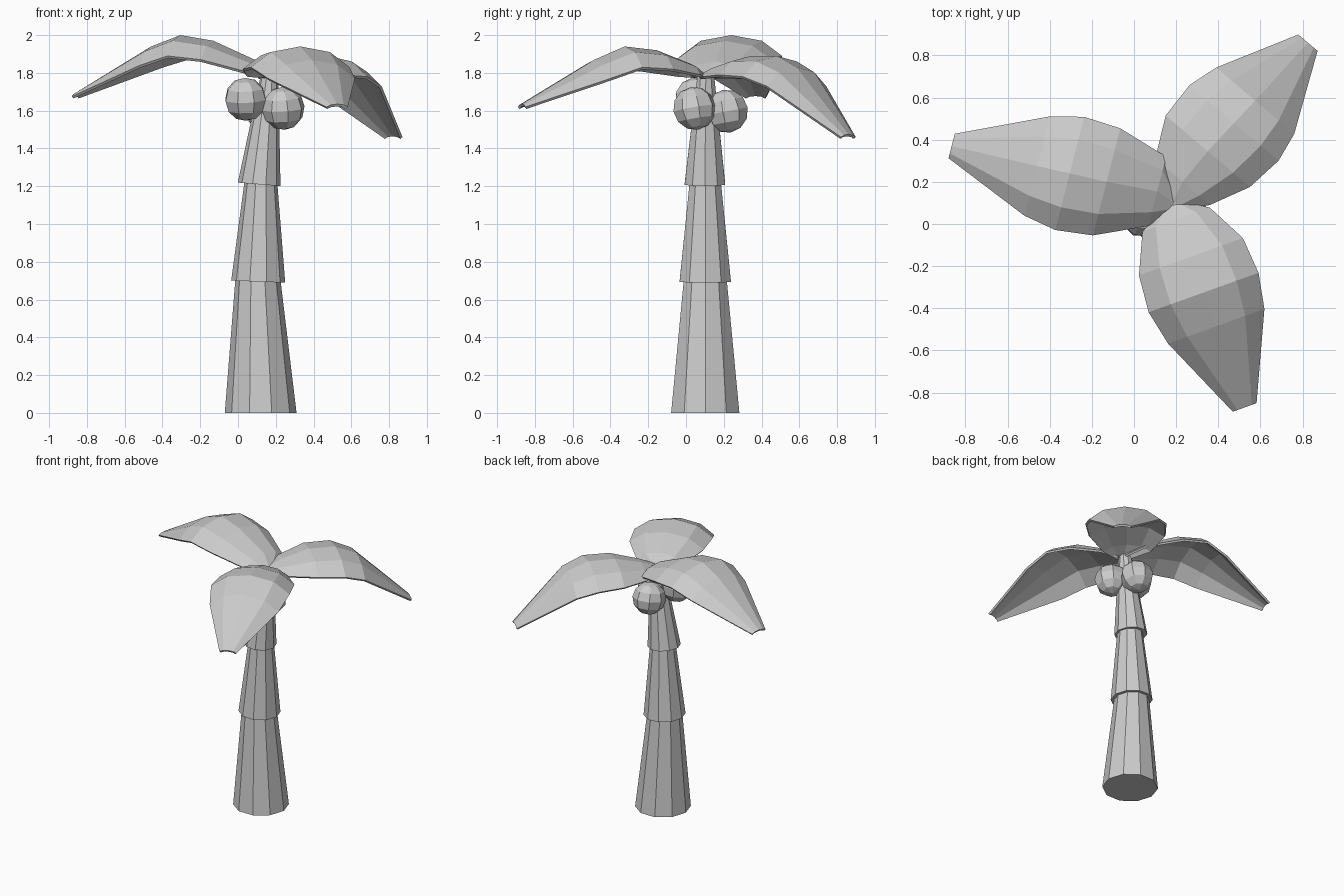
import bpy, bmesh, math
from mathutils import Vector

if "Cube" in bpy.data.objects:
    bpy.data.objects.remove(bpy.data.objects["Cube"])


def make_object(name, bm):
    bmesh.ops.recalc_face_normals(bm, faces=bm.faces)
    mesh = bpy.data.meshes.new(name)
    bm.to_mesh(mesh)
    bm.free()
    obj = bpy.data.objects.new(name, mesh)
    bpy.context.collection.objects.link(obj)
    return obj


def trunk_segment(name, bottom, r1, top, r2, tilt=0.0, sides=10):
    """Tapered ring pair; tilt slopes the lower rim in x."""
    bm = bmesh.new()
    rings = []
    for c, r, t in ((bottom, r1, tilt), (top, r2, 0.0)):
        ring = []
        for i in range(sides):
            a = 2 * math.pi * i / sides
            dx, dy = r * math.cos(a), r * math.sin(a)
            ring.append(bm.verts.new((c[0] + dx, c[1] + dy, c[2] - t * dx)))
        rings.append(ring)
    lo, hi = rings
    for i in range(sides):
        j = (i + 1) % sides
        bm.faces.new((lo[i], lo[j], hi[j], hi[i]))
    bm.faces.new(lo[::-1])
    bm.faces.new(hi)
    return make_object(name, bm)


# Trunk: three stacked tapering segments, each overhanging the one below
trunk_segment("trunk_lower", (.12, .102, 0), .19, (.105, .102, .72), .118)
trunk_segment("trunk_middle", (.107, .102, .695), .143, (.121, .102, 1.23), .086, .04)
trunk_segment("trunk_upper", (.112, .10, 1.21), .113, (.168, .105, 1.80), .045, .08)

# Coconuts: low-poly spheres clustered under the crown
for i, (pos, turn) in enumerate((((.04, .05, 1.66), .4),
                                 ((.24, .045, 1.612), .2),
                                 ((.155, .215, 1.597), .6))):
    bm = bmesh.new()
    bmesh.ops.create_uvsphere(bm, u_segments=8, v_segments=6, radius=.115)
    nut = make_object(f"coconut_{i + 1}", bm)
    nut.location = pos
    nut.rotation_euler = (.15, -.1, turn)

# Fronds: arched cross-section swept along a drooping midrib
WIDTH = (.05, .17, .262, .277, .243, .06)
DROP = (.02, .06, .10, .11, .10, .015)
ARCH = ((-1, 1), (-.6, .27), (0, 0), (.6, .27), (1, 1))


def frond(name, midrib):
    pts = [Vector(p) for p in midrib]
    axis = pts[-1] - pts[0]
    side = Vector((-axis.y, axis.x, 0)).normalized()
    bm = bmesh.new()
    rows = []
    for p, w, d in zip(pts, WIDTH, DROP):
        rows.append([bm.verts.new(p + side * (u * w) - Vector((0, 0, v * d)))
                     for u, v in ARCH])
    for a, b in zip(rows, rows[1:]):
        for k in range(len(ARCH) - 1):
            bm.faces.new((a[k], b[k], b[k + 1], a[k + 1]))
    bm.normal_update()
    obj = make_object(name, bm)
    # Make sure the upper side faces up before thickening downwards
    if sum(f.normal.z for f in obj.data.polygons) < 0:
        obj.data.flip_normals()
    mod = obj.modifiers.new("thickness", 'SOLIDIFY')
    mod.thickness = .015
    mod.offset = -1
    return obj


frond("frond_left", ((.19, .10, 1.80), (.11, .155, 1.86), (-.13, .20, 1.97),
                     (-.305, .24, 2.0), (-.46, .275, 1.94), (-.865, .37, 1.69)))
frond("frond_back_right", ((.18, .10, 1.80), (.23, .20, 1.84), (.35, .345, 1.89),
                           (.475, .48, 1.89), (.575, .585, 1.83), (.825, .86, 1.475)))
frond("frond_front", ((.18, .09, 1.80), (.20, .02, 1.85), (.27, -.155, 1.92),
                      (.33, -.325, 1.94), (.39, -.485, 1.87), (.525, -.87, 1.635)))
